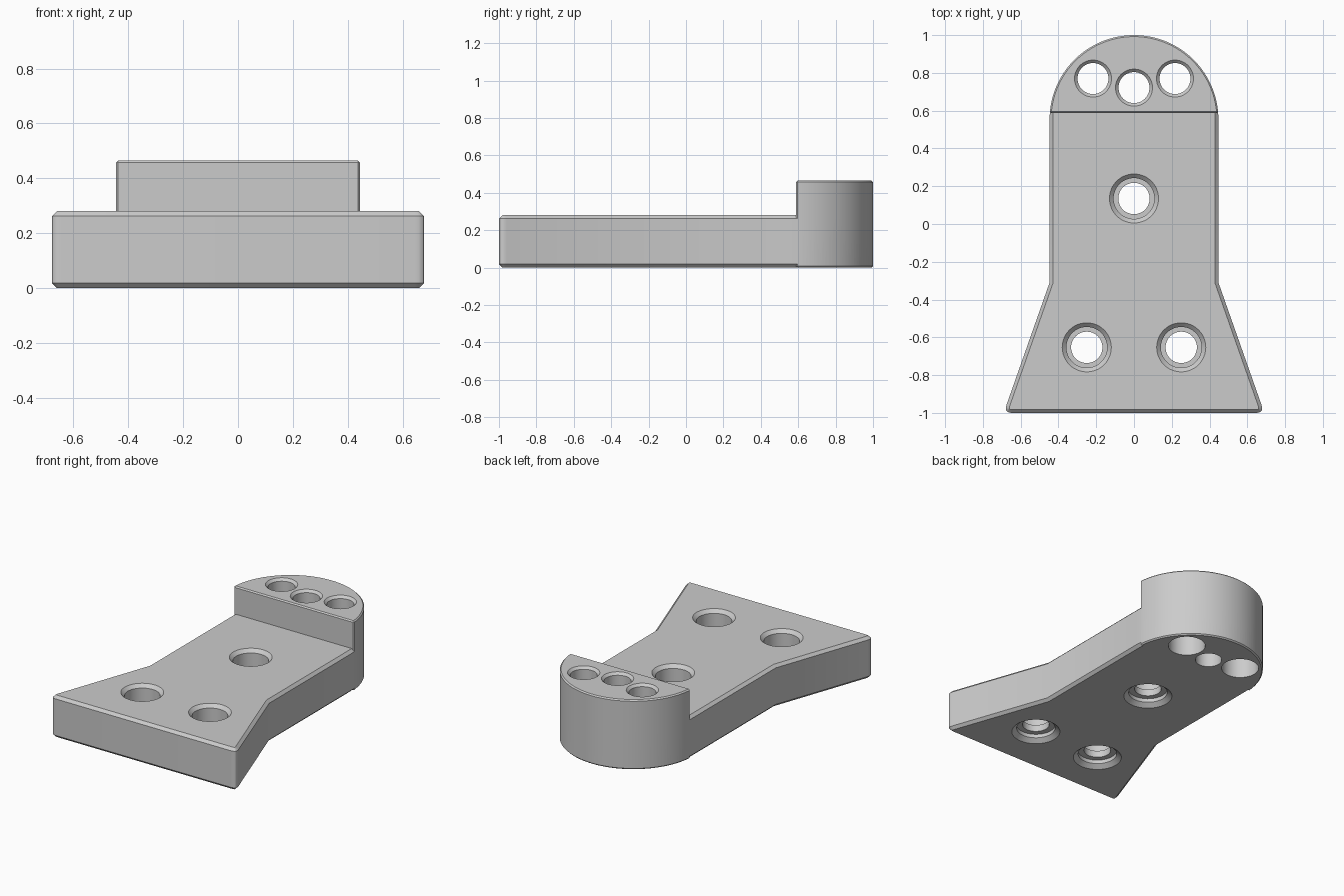
import bpy, bmesh
from math import sin, cos, pi, radians
from mathutils import Vector

cube = bpy.data.objects.get("Cube")
if cube:
    bpy.data.objects.remove(cube)

PLATE_TOP, HEAD_TOP, CHAMFER = 0.28, 0.465, 0.018
STEP_Y, RADIUS = 0.588, 0.447

grey = bpy.data.materials.new("grey_metal")
grey.use_nodes = True
colour = (0.6, 0.6, 0.6, 1)
grey.diffuse_color = colour
grey.node_tree.nodes["Principled BSDF"].inputs["Base Color"].default_value = colour


def make_object(name, bm):
    bmesh.ops.recalc_face_normals(bm, faces=bm.faces)
    mesh = bpy.data.meshes.new(name)
    bm.to_mesh(mesh)
    bm.free()
    mesh.materials.append(grey)
    ob = bpy.data.objects.new(name, mesh)
    bpy.context.collection.objects.link(ob)
    return ob


def apply_modifier(ob, kind, **settings):
    mod = ob.modifiers.new(kind.lower(), kind)
    for key, value in settings.items():
        setattr(mod, key, value)
    bpy.ops.object.select_all(action="DESELECT")
    bpy.context.view_layer.objects.active = ob
    ob.select_set(True)
    bpy.ops.object.modifier_apply(modifier=mod.name)


def combine(ob, tool, operation):
    tool.hide_render = True
    apply_modifier(ob, "BOOLEAN", object=tool, operation=operation, solver="EXACT")
    bpy.data.objects.remove(tool)


def outline():
    """Flared foot with small rounded corners, straight waist, round head."""
    flare = Vector((RADIUS, -0.31)) - Vector((0.69, -1))
    corner = Vector((0.69, -1))
    start, end = corner - Vector((0.045, 0)), corner + flare.normalized() * 0.045
    right = []
    for i in range(7):
        t = i / 6
        right.append(start * (1 - t) ** 2 + corner * 2 * t * (1 - t) + end * t * t)
    right.append(Vector((RADIUS, -0.31)))
    arc = [Vector((RADIUS * cos(a), 1 - RADIUS + RADIUS * sin(a)))
           for a in (pi * i / 64 for i in range(65))]
    left = [Vector((-p.x, p.y)) for p in reversed(right)]
    return right + arc + left


def slab(name, height, cut_y=None):
    bm = bmesh.new()
    base = bm.faces.new([bm.verts.new((p.x, p.y, 0)) for p in outline()])
    ext = bmesh.ops.extrude_face_region(bm, geom=[base])
    top = [g for g in ext["geom"] if isinstance(g, bmesh.types.BMVert)]
    bmesh.ops.translate(bm, verts=top, vec=(0, 0, height))
    if cut_y is not None:
        geom = bm.verts[:] + bm.edges[:] + bm.faces[:]
        bmesh.ops.bisect_plane(bm, geom=geom, plane_co=(0, cut_y, 0),
                               plane_no=(0, 1, 0), clear_inner=True)
        bmesh.ops.holes_fill(bm, edges=[e for e in bm.edges if e.is_boundary])
    ob = make_object(name, bm)
    apply_modifier(ob, "BEVEL", width=CHAMFER, segments=1,
                   limit_method="ANGLE", angle_limit=radians(40))
    return ob


def lathe(name, x, y, profile, sides=48):
    """Closed turned cutter from (radius, height) pairs, bottom to top."""
    bm = bmesh.new()
    rings = [[bm.verts.new((x + r * cos(2 * pi * i / sides),
                            y + r * sin(2 * pi * i / sides), z))
              for i in range(sides)] for r, z in profile]
    for low, high in zip(rings, rings[1:]):
        for i in range(sides):
            j = (i + 1) % sides
            bm.faces.new((low[i], low[j], high[j], high[i]))
    bm.faces.new(rings[0])
    bm.faces.new(rings[-1])
    return make_object(name, bm)


# Body: flat plate with the raised round head
body = slab("mounting_bracket", PLATE_TOP)
combine(body, slab("raised_head", HEAD_TOP, STEP_Y), "UNION")

# Plate holes, counterbored from both faces
plate_bore = [(0.15, -0.1), (0.15, 0), (0.12, 0.025), (0.12, 0.05), (0.083, 0.05),
              (0.083, 0.095), (0.108, 0.095), (0.108, PLATE_TOP - 0.022),
              (0.13, PLATE_TOP), (0.13, PLATE_TOP + 0.1)]
for x, y in ((0, 0.135), (-0.25, -0.653), (0.25, -0.653)):
    combine(body, lathe("plate_hole_cutter", x, y, plate_bore), "DIFFERENCE")

# Head holes: the outer pair is counterbored from below
head_rim = [(0.082, HEAD_TOP - 0.016), (0.098, HEAD_TOP), (0.098, HEAD_TOP + 0.1)]
plain_bore = [(0.082, -0.1)] + head_rim
wide_bore = [(0.115, -0.1), (0.115, 0.25), (0.082, 0.25)] + head_rim
for x, y, bore in ((0, 0.722, plain_bore), (-0.217, 0.77, wide_bore), (0.217, 0.77, wide_bore)):
    combine(body, lathe("head_hole_cutter", x, y, bore), "DIFFERENCE")

bpy.ops.object.select_all(action="DESELECT")
body.select_set(True)
bpy.context.view_layer.objects.active = body
bpy.ops.object.shade_smooth_by_angle(angle=radians(25))
